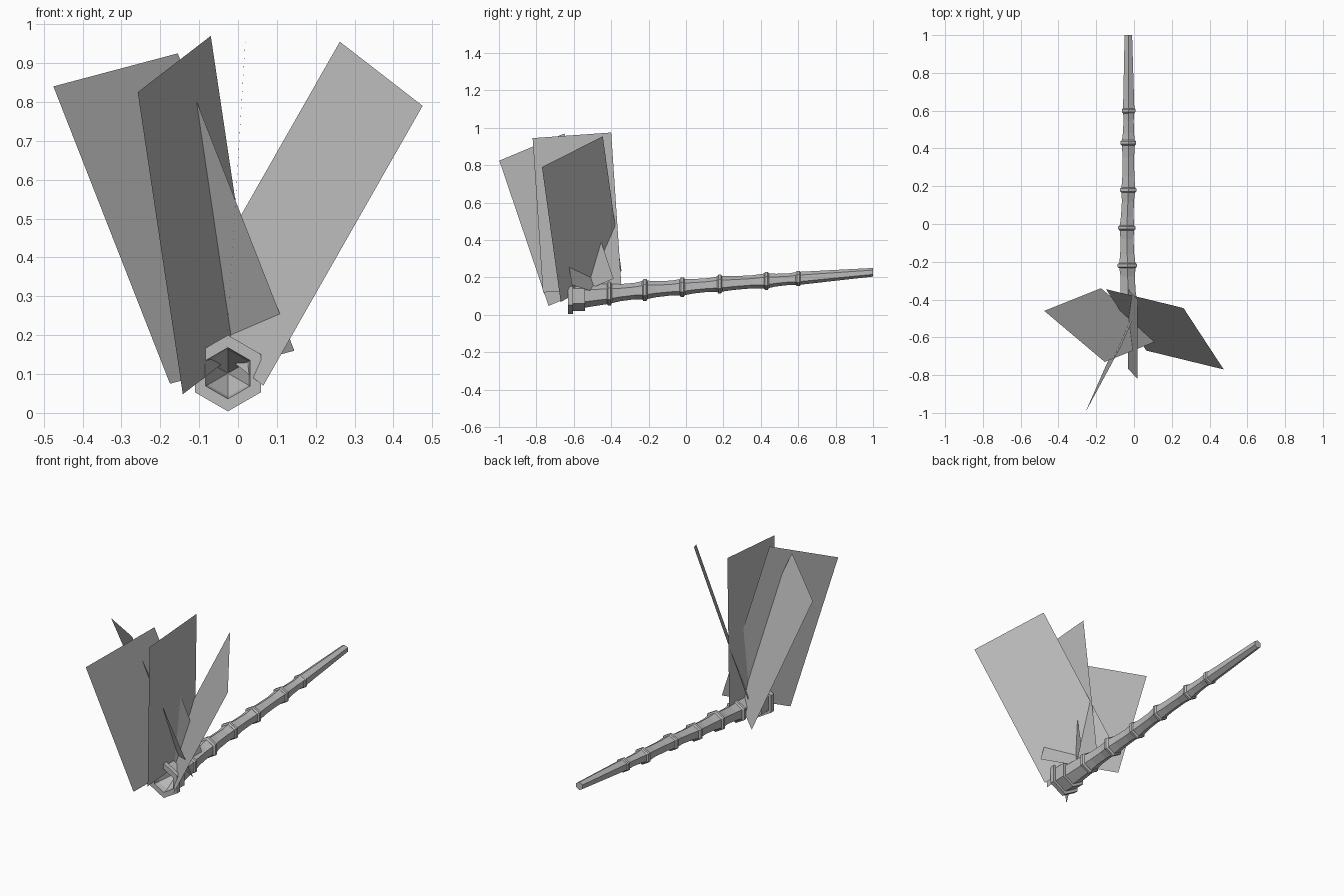
import bpy
import bmesh
from math import sin, cos, pi
from mathutils import Vector

cube = bpy.data.objects.get("Cube")
if cube:
    bpy.data.objects.remove(cube, do_unlink=True)

grey = bpy.data.materials.new("plain grey")
grey.use_nodes = True
tone = (0.5, 0.5, 0.5, 1)
grey.diffuse_color = tone
grey.node_tree.nodes["Principled BSDF"].inputs["Base Color"].default_value = tone


def finish(bm, name):
    mesh = bpy.data.meshes.new(name)
    bm.to_mesh(mesh)
    bm.free()
    mesh.materials.append(grey)
    part = bpy.data.objects.new(name, mesh)
    bpy.context.collection.objects.link(part)
    return part


def loft(name, sections, sides=6):
    """Join hexagonal sections, each a centre and a radius, along the y axis."""
    bm = bmesh.new()
    loops = []
    for centre, radius in sections:
        angles = [pi / 2 + 2 * pi * k / sides for k in range(sides)]
        loops.append([bm.verts.new(centre + Vector((radius * cos(a), 0, radius * sin(a))))
                      for a in angles])
    for first, second in zip(loops, loops[1:]):
        for k in range(sides):
            n = (k + 1) % sides
            bm.faces.new((first[k], first[n], second[n], second[k]))
    bm.faces.new(loops[0])
    bm.faces.new(loops[-1])
    bmesh.ops.remove_doubles(bm, verts=bm.verts, dist=0.0001)
    bmesh.ops.recalc_face_normals(bm, faces=bm.faces)
    return finish(bm, name)


def card(name, top_a, top_b, bottom_a):
    """Flat rectangular leaf from three of its corners."""
    a, b, c = Vector(top_a), Vector(top_b), Vector(bottom_a)
    bm = bmesh.new()
    bm.faces.new([bm.verts.new(p) for p in (a, b, b + c - a, c)])
    return finish(bm, name)


# Stalk joints: centre and radius
joints = [
    (Vector((-0.03, -0.41, 0.113)), 0.063),
    (Vector((-0.035, -0.22, 0.133)), 0.06),
    (Vector((-0.038, -0.02, 0.148)), 0.053),
    (Vector((-0.03, 0.18, 0.165)), 0.05),
    (Vector((-0.03, 0.43, 0.182)), 0.048),
    (Vector((-0.028, 0.6, 0.195)), 0.041),
]
tip = (Vector((-0.03, 1, 0.228)), 0.023)

# Hollow stepped base, from the inner cone out around the collar
profile = [(-0.5, 0.002), (-0.6, 0.06), (-0.63, 0.066), (-0.63, 0.098),
           (-0.605, 0.098), (-0.605, 0.08), (-0.54, 0.08), (-0.54, 0.063)]
stalk = [(Vector((-0.026, y, 0.102)), r) for y, r in profile]

# Waisted segments between the joints
for i, (centre, radius) in enumerate(joints):
    stalk.append((centre, radius * 0.85))
    if i + 1 < len(joints):
        after, next_radius = joints[i + 1]
        for t, waist in ((0.3, 0.74), (0.7, 0.72)):
            stalk.append((centre.lerp(after, t), waist * (radius + (next_radius - radius) * t)))
stalk.append(tip)
loft("stalk", stalk)

# Raised bands at the joints
for i, (centre, radius) in enumerate(joints):
    band = [(centre + Vector((0, d, 0)), radius * s)
            for d, s in ((-0.014, 0.82), (-0.007, 1), (0.007, 1), (0.014, 0.82))]
    loft(f"joint_band_{i + 1}", band)

# Flat leaves
card("right_leaf", (-0.475, -0.46, 0.84), (-0.155, -0.73, 0.925), (-0.175, -0.34, 0.075))
card("left_leaf", (0.262, -0.445, 0.955), (0.475, -0.77, 0.79), (-0.148, -0.345, 0.235))
card("front_leaf", (-0.258, -0.998, 0.825), (-0.07, -0.65, 0.97), (-0.142, -0.735, 0.048))
card("middle_leaf", (0.018, -0.82, 0.945), (0.02, -0.4, 0.975), (-0.032, -0.765, 0.12))
